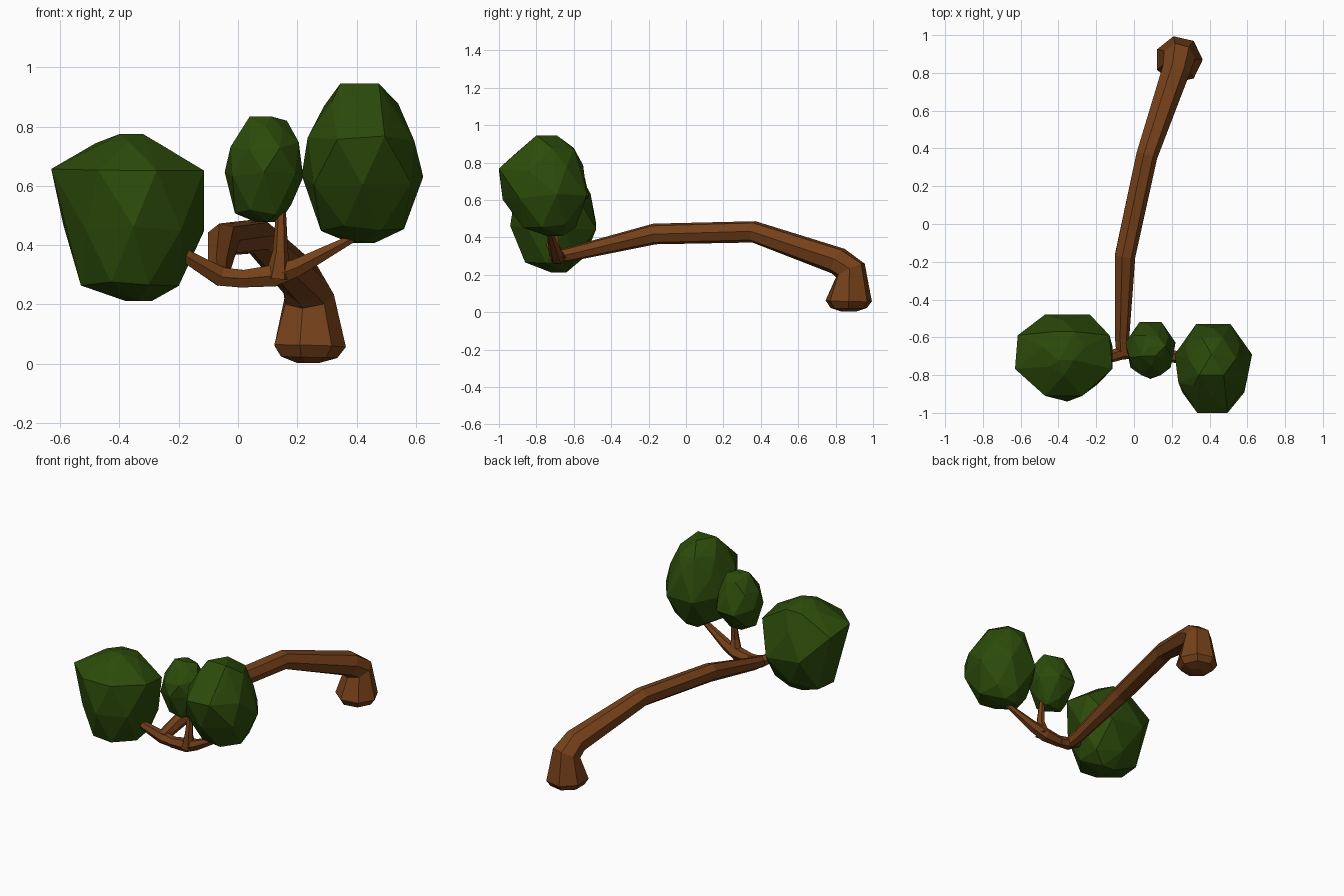
import bpy, bmesh, math, random
from mathutils import Vector

if "Cube" in bpy.data.objects:
    bpy.data.objects.remove(bpy.data.objects["Cube"])

random.seed(4)


def material(name, color):
    m = bpy.data.materials.new(name)
    m.diffuse_color = (*color, 1)
    m.use_nodes = True
    m.node_tree.nodes["Principled BSDF"].inputs["Base Color"].default_value = m.diffuse_color
    return m


bark = material("bark", (0.178, 0.052, 0.010))
leaf = material("leaf", (0.025, 0.07, 0.003))


def finish(name, bm, mat):
    bmesh.ops.recalc_face_normals(bm, faces=bm.faces)
    me = bpy.data.meshes.new(name)
    bm.to_mesh(me)
    bm.free()
    me.materials.append(mat)
    ob = bpy.data.objects.new(name, me)
    bpy.context.collection.objects.link(ob)
    return ob


def limb(name, path, sides=7):
    """Faceted tube along (x, y, z, radius) stations."""
    bm = bmesh.new()
    pts = [Vector(p[:3]) for p in path]
    rings = []
    for i, p in enumerate(pts):
        t = Vector()
        if i > 0:
            t += (p - pts[i - 1]).normalized()
        if i < len(pts) - 1:
            t += (pts[i + 1] - p).normalized()
        t.normalize()
        ref = Vector((1, 0, 0)) if abs(t.x) < 0.7 else Vector((0, 1, 0))
        u = (ref - t * ref.dot(t)).normalized()
        v = t.cross(u)
        ang = [2 * math.pi * k / sides for k in range(sides)]
        rings.append([bm.verts.new(p + (u * math.cos(a) + v * math.sin(a)) * path[i][3])
                      for a in ang])
    for a, b in zip(rings, rings[1:]):
        for k in range(sides):
            n = (k + 1) % sides
            bm.faces.new((a[k], a[n], b[n], b[k]))
    bm.faces.new(rings[0])
    bm.faces.new(rings[-1])
    return finish(name, bm, bark)


def foliage(name, levels, taper=0.0, sides=7):
    """Faceted clump hulled over levels (z, xmin, xmax, ymin, ymax); taper narrows the front."""
    bm = bmesh.new()
    for i, (z, x0, x1, y0, y1) in enumerate(levels):
        end = i in (0, len(levels) - 1)
        n = 3 if end else sides
        ang = [2 * math.pi * (k + 0.5 * (i % 2)) / n + math.pi / 2 + math.pi / n for k in range(n)]
        xs = [math.cos(a) * (1 + taper * math.sin(a)) for a in ang]
        ys = [math.sin(a) for a in ang]
        # Stretch the ring to fill its box
        for x, y in zip(xs, ys):
            fx = (x - min(xs)) / (max(xs) - min(xs))
            fy = (y - min(ys)) / (max(ys) - min(ys))
            dz = 0 if end else random.uniform(-0.02, 0.02)
            bm.verts.new((x0 + fx * (x1 - x0), y0 + fy * (y1 - y0), z + dz))
    bmesh.ops.convex_hull(bm, input=bm.verts)
    loose = [v for v in bm.verts if not v.link_faces]
    bmesh.ops.delete(bm, geom=loose, context='VERTS')
    return finish(name, bm, leaf)


# Leaning trunk with rounded, swollen foot
limb("trunk", [(.235, .87, .003, .04), (.235, .87, .022, .10), (.237, .87, .06, .127),
               (.237, .878, .225, .087), (.22, .81, .275, .076), (.065, .36, .43, .059),
               (-.05, -.17, .418, .057), (-.065, -.6, .315, .040), (-.06, -.69, .297, .036)])

# Forked branches
limb("left_branch", [(.02, -.68, .285, .033), (-.06, -.68, .295, .037),
                     (-.17, -.72, .36, .026), (-.25, -.73, .42, .018)], 6)
limb("right_branch", [(-.07, -.67, .297, .034), (.02, -.685, .287, .034), (.12, -.69, .297, .042),
                      (.2, -.70, .325, .034), (.40, -.73, .43, .014)], 6)
limb("middle_branch", [(.135, -.695, .29, .045), (.143, -.705, .38, .026), (.145, -.69, .51, .017)], 6)

# Foliage clumps
foliage("left_foliage", [(.212, -.38, -.29, -.72, -.64), (.28, -.53, -.20, -.86, -.54),
                         (.46, -.59, -.115, -.94, -.48), (.64, -.63, -.115, -.91, -.51),
                         (.735, -.48, -.26, -.8, -.57), (.775, -.40, -.32, -.72, -.66)], .2)
foliage("middle_foliage", [(.478, .06, .14, -.72, -.65), (.52, -.01, .18, -.76, -.59),
                           (.63, -.045, .22, -.82, -.52), (.735, -.025, .205, -.8, -.54),
                           (.80, .02, .165, -.75, -.59), (.835, .04, .11, -.7, -.65)])
foliage("right_foliage", [(.407, .38, .46, -.74, -.66), (.46, .28, .56, -.87, -.59),
                          (.62, .215, .625, -.98, -.53), (.77, .235, .595, -1, -.55),
                          (.86, .29, .54, -.92, -.6), (.945, .345, .475, -.8, -.69)])
